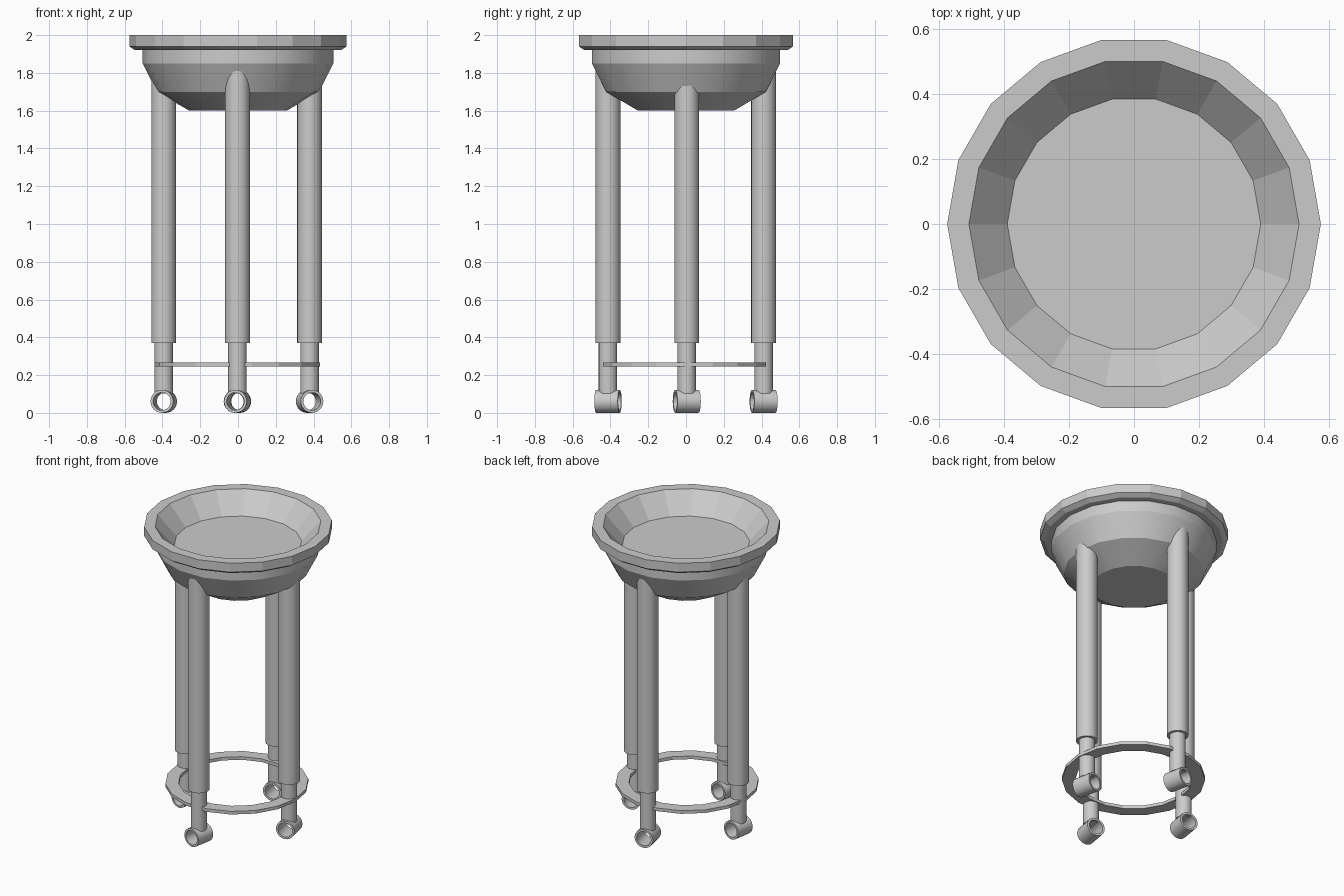
import bpy, bmesh, math
from mathutils import Matrix

if "Cube" in bpy.data.objects:
    bpy.data.objects.remove(bpy.data.objects["Cube"])


def lathe(name, profile, sides, loop=False, smooth=None, matrix=None):
    """Revolve (radius, z) points about z; close ends with caps, or join them as a loop."""
    bm = bmesh.new()
    rings = [[bm.verts.new((r * math.cos(2 * math.pi * i / sides),
                            r * math.sin(2 * math.pi * i / sides), z))
              for i in range(sides)] for r, z in profile]
    pairs = list(zip(rings, rings[1:]))
    if loop:
        pairs.append((rings[-1], rings[0]))
    else:
        bm.faces.new(rings[0])
        bm.faces.new(rings[-1])
    for a, b in pairs:
        for i in range(sides):
            j = (i + 1) % sides
            bm.faces.new((a[i], a[j], b[j], b[i]))
    bmesh.ops.recalc_face_normals(bm, faces=bm.faces)
    mesh = bpy.data.meshes.new(name)
    bm.to_mesh(mesh)
    bm.free()
    obj = bpy.data.objects.new(name, mesh)
    bpy.context.collection.objects.link(obj)
    if matrix:
        obj.matrix_world = matrix
    if smooth:
        bpy.ops.object.select_all(action='DESELECT')
        obj.select_set(True)
        bpy.context.view_layer.objects.active = obj
        bpy.ops.object.shade_smooth_by_angle(angle=math.radians(smooth))
    return obj


# Bowl: smooth outer body, faceted basin and rim
lathe("bowl_body", [(0.258, 1.60), (0.43, 1.70), (0.505, 1.85), (0.505, 1.925)],
      18, smooth=25).data
body = bpy.data.objects["bowl_body"].data
bm = bmesh.new()
bm.from_mesh(body)
top = [f for f in bm.faces if all(v.co.z > 1.9 for v in f.verts)]
bmesh.ops.delete(bm, geom=top, context='FACES_ONLY')   # open top, the basin sits inside
bm.to_mesh(body)
bm.free()

basin_profile = [(0.505, 1.92), (0.545, 1.92), (0.575, 1.94), (0.575, 2.0),
                 (0.508, 2.0), (0.39, 1.87)]
basin = lathe("rim_and_basin", basin_profile, 18)
bm = bmesh.new()
bm.from_mesh(basin.data)
under = [f for f in bm.faces if all(abs(v.co.z - 1.92) < 1e-4 for v in f.verts)
         and len(f.verts) > 4]
bmesh.ops.delete(bm, geom=under, context='FACES_ONLY')  # no lid below the rim
bm.to_mesh(basin.data)
bm.free()

# Legs with thinner stems and a small turned tube as each foot
legs = {"front": (-0.003, -0.413, -10), "back": (-0.003, 0.411, 12),
        "left": (-0.393, 0.004, -9), "right": (0.379, 0.004, 12)}
for side, (x, y, turn) in legs.items():
    at = Matrix.Translation((x, y, 0))
    lathe(side + "_leg", [(0.066, 0.37), (0.066, 1.81)], 24, smooth=30, matrix=at)
    lathe(side + "_stem", [(0.049, 0.103), (0.049, 0.40)], 24, smooth=30, matrix=at)
    lathe(side + "_foot_tube",
          [(0.061, -0.063), (0.061, 0.063), (0.047, 0.063), (0.047, -0.063)],
          24, loop=True, smooth=30,
          matrix=Matrix.Translation((x, y, 0.061))
          @ Matrix.Rotation(math.radians(turn), 4, 'Z')
          @ Matrix.Rotation(math.radians(90), 4, 'X'))

# Flat brace ring joining the stems
lathe("brace_ring", [(0.438, 0.245), (0.438, 0.266), (0.357, 0.266), (0.357, 0.245)],
      18, loop=True, matrix=Matrix.Translation((-0.003, -0.008, 0)))
